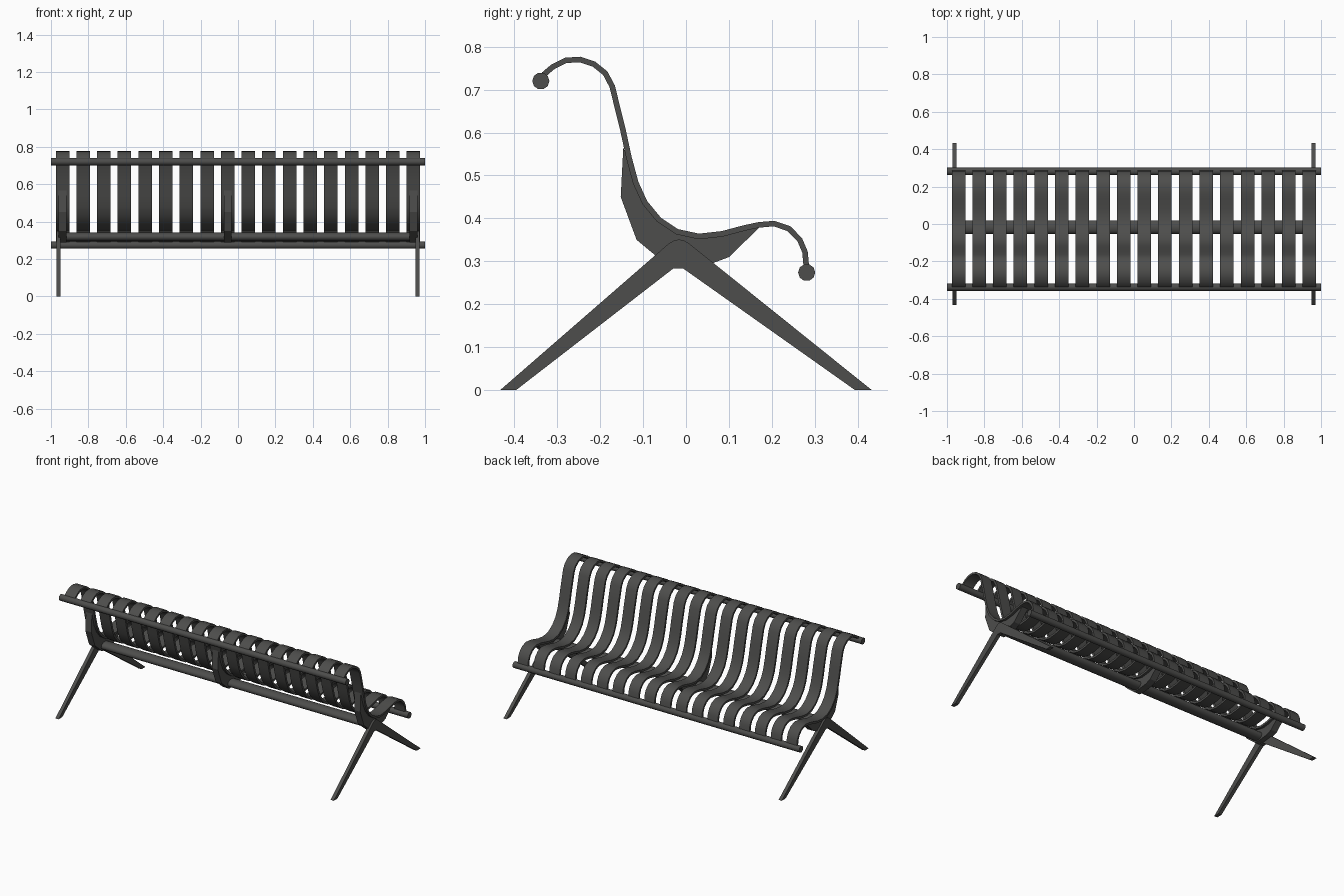
import bpy, bmesh, math
from mathutils import Vector

if "Cube" in bpy.data.objects:
    bpy.data.objects.remove(bpy.data.objects["Cube"])

mat = bpy.data.materials.new("dark_metal")
mat.diffuse_color = (0.075, 0.075, 0.072, 1)
mat.use_nodes = True
mat.node_tree.nodes["Principled BSDF"].inputs["Base Color"].default_value = mat.diffuse_color


def extrude_profile(name, pts, x, width, smooth=False):
    """Solid plate: a (y, z) outline extruded along x, centred at x."""
    bm = bmesh.new()
    face = bm.faces.new([bm.verts.new((x - width / 2, y, z)) for y, z in pts])
    ext = bmesh.ops.extrude_face_region(bm, geom=[face])
    verts = [g for g in ext["geom"] if isinstance(g, bmesh.types.BMVert)]
    bmesh.ops.translate(bm, verts=verts, vec=(width, 0, 0))
    bmesh.ops.recalc_face_normals(bm, faces=bm.faces[:])
    me = bpy.data.meshes.new(name)
    bm.to_mesh(me)
    bm.free()
    me.materials.append(mat)
    ob = bpy.data.objects.new(name, me)
    bpy.context.collection.objects.link(ob)
    if smooth:
        bpy.ops.object.select_all(action='DESELECT')
        ob.select_set(True)
        bpy.context.view_layer.objects.active = ob
        bpy.ops.object.shade_smooth_by_angle(angle=math.radians(46))
    return ob


def ring(y, z, ry, rz, n):
    return [(y + ry * math.cos(2 * math.pi * i / n), z + rz * math.sin(2 * math.pi * i / n))
            for i in range(n)]


# centre line of a slat, from top rail down the back and over the seat
path = [(-.338, .722), (-.330, .736), (-.310, .753), (-.280, .768), (-.247, .770),
        (-.214, .759), (-.188, .738), (-.172, .708), (-.147, .607), (-.133, .542),
        (-.117, .483), (-.096, .437), (-.063, .397), (-.021, .369), (.030, .358),
        (.084, .364), (.137, .378), (.170, .385), (.205, .388), (.240, .376),
        (.265, .350), (.277, .322), (.281, .280)]


def offset(pts, d):
    """Shift a polyline sideways by d."""
    out = []
    for i, p in enumerate(pts):
        a, b = Vector(pts[max(i - 1, 0)]), Vector(pts[min(i + 1, len(pts) - 1)])
        t = (b - a).normalized()
        out.append((p[0] - t.y * d, p[1] + t.x * d))
    return out


# bent flat slats
slat = offset(path, .0065) + offset(path, -.0065)[::-1]
slat_x = [-.938 + i * 1.876 / 17 for i in range(18)]
for i, x in enumerate(slat_x):
    extrude_profile(f"slat_{i + 1}", slat, x, .072, True)

# end rails and central beam
extrude_profile("top_rail", ring(-.338, .72, .02, .02, 10), 0, 2, True)
extrude_profile("seat_rail", ring(.281, .274, .02, .02, 10), 0, 2, True)
extrude_profile("centre_beam", ring(-.017, .318, .037, .024, 12), 0, 1.9, True)

# support brackets hugging the underside of the slats
bracket = offset(path, -.004)[9:17] + [(.17, .378), (.10, .31), (.06, .295), (.0, .288),
                                      (-.04, .288), (-.115, .35), (-.152, .45), (-.146, .565)]
for name, i in (("left", 0), ("middle", 8), ("right", 17)):
    extrude_profile(f"{name}_bracket", bracket, slat_x[i], .042)

# inverted V legs
leg = [(-.433, 0), (-.396, 0), (-.03, .283), (-.006, .283), (.394, 0), (.433, 0),
       (.008, .341), (-.005, .349), (-.016, .351), (-.028, .349), (-.042, .340)]
for name, s in (("left", -1), ("right", 1)):
    extrude_profile(f"{name}_legs", leg, s * .96, .022)
